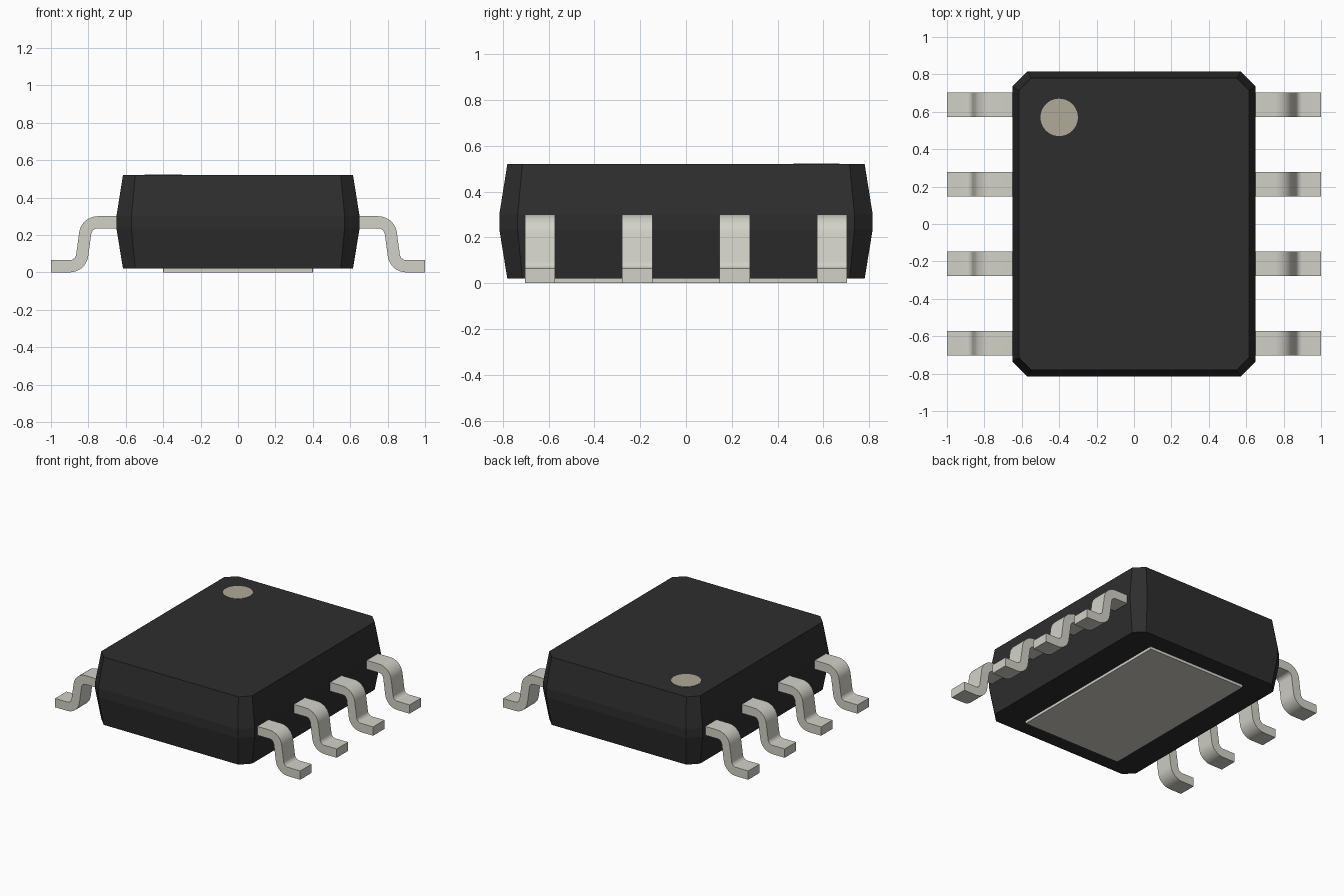
import bpy, bmesh, math

cube = bpy.data.objects.get("Cube")
if cube:
    bpy.data.objects.remove(cube, do_unlink=True)


def material(name, rgb):
    m = bpy.data.materials.new(name)
    m.use_nodes = True
    m.diffuse_color = (*rgb, 1)
    bsdf = m.node_tree.nodes["Principled BSDF"]
    bsdf.inputs["Base Color"].default_value = (*rgb, 1)
    bsdf.inputs["Roughness"].default_value = 0.6
    return m


BLACK = material("black plastic", (0.027, 0.027, 0.027))
METAL = material("pale metal", (0.645, 0.638, 0.571))
TAN = material("tan marking", (0.435, 0.398, 0.316))


def loft(name, rings, mat):
    """Join closed rings of equal length into a capped solid."""
    bm = bmesh.new()
    loops = [[bm.verts.new(p) for p in ring] for ring in rings]
    n = len(loops[0])
    for a, b in zip(loops, loops[1:]):
        for i in range(n):
            j = (i + 1) % n
            bm.faces.new((a[i], a[j], b[j], b[i]))
    bm.faces.new(loops[0][::-1])
    bm.faces.new(loops[-1])
    bmesh.ops.recalc_face_normals(bm, faces=bm.faces)
    mesh = bpy.data.meshes.new(name)
    bm.to_mesh(mesh)
    bm.free()
    mesh.materials.append(mat)
    obj = bpy.data.objects.new(name, mesh)
    bpy.context.collection.objects.link(obj)
    return obj


def chamfered(x, y, c, z):
    """Rectangle of half size x, y with corners cut by c."""
    return [(x - c, -y, z), (x, c - y, z), (x, y - c, z), (x - c, y, z),
            (c - x, y, z), (-x, y - c, z), (-x, c - y, z), (c - x, -y, z)]


# Package body: widest in a narrow vertical band, tapering up and down
loft("body", [chamfered(0.615, 0.78, 0.066, 0.02),
              chamfered(0.65, 0.815, 0.08, 0.235),
              chamfered(0.65, 0.815, 0.08, 0.30),
              chamfered(0.615, 0.78, 0.066, 0.52)], BLACK)

# Thermal pad under the body
loft("thermal_pad", [chamfered(0.4, 0.65, 0.0005, z) for z in (0, 0.025)], METAL)

# Round marking for the first pin
loft("pin_one_marker",
     [[(-0.4 + 0.1 * math.cos(t * math.tau / 48),
        0.57 + 0.1 * math.sin(t * math.tau / 48), z) for t in range(48)]
      for z in (0.517, 0.522)], TAN)


# Gull-wing lead section: two concentric bends joined by a slanted leg
def arc(cx, cz, r, start, end, steps=10):
    angles = [math.radians(start + (end - start) * i / steps) for i in range(steps + 1)]
    return [(cx + r * math.cos(a), cz + r * math.sin(a)) for a in angles]


SLANT, R_IN, R_OUT = 8, 0.035, 0.10
upper, lower = (0.75, 0.20), (0.90, 0.10)
outline = ([(0.60, 0.30)] + arc(*upper, R_OUT, 90, SLANT)
           + arc(*lower, R_IN, 180 + SLANT, 270) + [(1.0, 0.065), (1.0, 0.0)]
           + arc(*lower, R_OUT, 270, 180 + SLANT)
           + arc(*upper, R_IN, SLANT, 90) + [(0.60, 0.235)])

# Four leads on each side
for side, sx in (("left", 1), ("right", -1)):
    for k in range(4):
        y = -0.6375 + 0.425 * k
        lead = loft(f"{side}_lead_{k + 1}",
                    [[(sx * x, y + w, z) for x, z in outline]
                     for w in (-0.066, 0.066)], METAL)
        bpy.ops.object.select_all(action="DESELECT")
        lead.select_set(True)
        bpy.context.view_layer.objects.active = lead
        bpy.ops.object.shade_smooth_by_angle(angle=math.radians(30))
